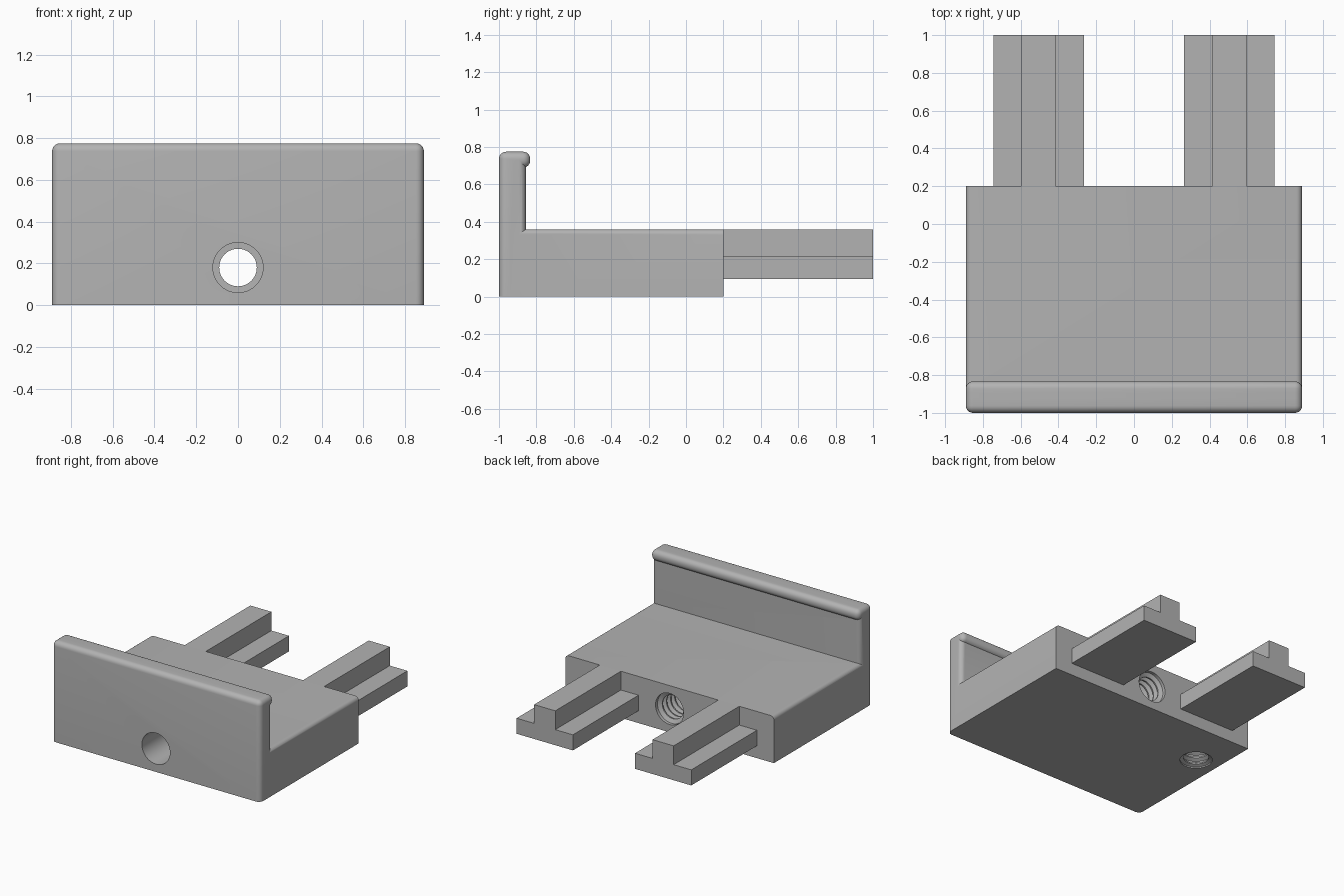
import bpy, bmesh, math
from mathutils import Matrix

if "Cube" in bpy.data.objects:
    bpy.data.objects.remove(bpy.data.objects["Cube"])

grey = bpy.data.materials.new("plain_grey")
grey.use_nodes = True
colour = (0.45, 0.45, 0.45, 1)
grey.diffuse_color = colour
grey.node_tree.nodes["Principled BSDF"].inputs["Base Color"].default_value = colour


def finish(bm, name):
    bmesh.ops.recalc_face_normals(bm, faces=bm.faces)
    mesh = bpy.data.meshes.new(name)
    bm.to_mesh(mesh)
    bm.free()
    mesh.materials.append(grey)
    obj = bpy.data.objects.new(name, mesh)
    bpy.context.collection.objects.link(obj)
    return obj


def box(name, lo, hi, radius=0, rounded=lambda edge: False):
    """Box between two corners, with the chosen edges rounded."""
    bm = bmesh.new()
    bmesh.ops.create_cube(bm, size=1)
    for v in bm.verts:
        v.co = [(a + b) / 2 + c * (b - a) for a, b, c in zip(lo, hi, v.co)]
    edges = [e for e in bm.edges if rounded(e)]
    if edges:
        bmesh.ops.bevel(bm, geom=edges, offset=radius, segments=6,
                        profile=0.5, affect='EDGES')
    return finish(bm, name)


def lathe(name, profile, matrix, sides=40):
    """Closed solid turned about local z from (radius, height) pairs."""
    bm = bmesh.new()
    rings = []
    for r, h in profile:
        rings.append([bm.verts.new((r * math.cos(2 * math.pi * i / sides),
                                    r * math.sin(2 * math.pi * i / sides), h))
                      for i in range(sides)])
    for a, b in zip(rings, rings[1:]):
        for i in range(sides):
            j = (i + 1) % sides
            bm.faces.new((a[i], a[j], b[j], b[i]))
    bm.faces.new(rings[0][::-1])
    bm.faces.new(rings[-1])
    bm.transform(matrix)
    return finish(bm, name)


def combine(target, tool, operation):
    tool.hide_render = True
    mod = target.modifiers.new(operation, 'BOOLEAN')
    mod.operation, mod.object, mod.solver = operation, tool, 'EXACT'
    bpy.context.view_layer.objects.active = target
    bpy.ops.object.modifier_apply(modifier=mod.name)
    bpy.data.objects.remove(tool)


def thread(start, end, pitch=0.05, minor=0.09, major=0.12):
    """Profile of trapezoid thread ridges."""
    points, h = [], start
    while h + pitch <= end + 0.001:
        points += [(minor, h), (minor, h + 0.2 * pitch),
                   (major, h + 0.5 * pitch), (major, h + 0.7 * pitch)]
        h += pitch
    return points


def above_floor(edge):
    return any(v.co.z > 0.01 for v in edge.verts)


def along_top_side(edge):
    a, b = edge.verts
    return abs(a.co.y - b.co.y) > 0.1 and a.co.z > 0.1


# Upright plate, base block and overhanging lip
W = 0.89
body = box("bracket_body", (-W, -1, 0), (W, -0.855, 0.775), 0.038, above_floor)
base = box("base_block", (-W, -0.94, 0), (W, 0.2, 0.36), 0.03, along_top_side)
lip = box("lip", (-W, -0.96, 0.69), (W, -0.833, 0.775), 0.038, lambda e: True)
combine(body, base, 'UNION')
combine(body, lip, 'UNION')

# Through bore: plain at the front, threaded at the back
along_y = Matrix.Translation((0, 0, 0.18)) @ Matrix.Rotation(-math.pi / 2, 4, 'X')
bore = lathe("bore_cutter", [(0.12, -1.1), (0.12, -0.2)] + thread(-0.199, 0.2)
             + [(0.12, 0.25)], along_y)
combine(body, bore, 'DIFFERENCE')

# Blind threaded hole underneath
hole = lathe("hole_cutter", [(0.115, -0.1), (0.115, 0.01)]
             + thread(0.02, 0.27, major=0.115), Matrix.Translation((-0.71, -0.16, 0)))
combine(body, hole, 'DIFFERENCE')

# Two T-section rails at the back
section = [(-0.24, 0.095), (0.24, 0.095), (0.24, 0.215), (0.09, 0.215),
           (0.09, 0.36), (-0.09, 0.36), (-0.09, 0.215), (-0.24, 0.215)]
for side, name in ((1, "left_rail"), (-1, "right_rail")):
    bm = bmesh.new()
    face = bm.faces.new([bm.verts.new((side * 0.505 + x, 0.2, z)) for x, z in section])
    out = bmesh.ops.extrude_face_region(bm, geom=[face])
    bmesh.ops.translate(bm, vec=(0, 0.8, 0),
                        verts=[g for g in out["geom"] if isinstance(g, bmesh.types.BMVert)])
    finish(bm, name)

# Smooth the rounded edges only
bpy.ops.object.select_all(action='DESELECT')
body.select_set(True)
bpy.context.view_layer.objects.active = body
bpy.ops.object.shade_smooth_by_angle(angle=math.radians(30))
